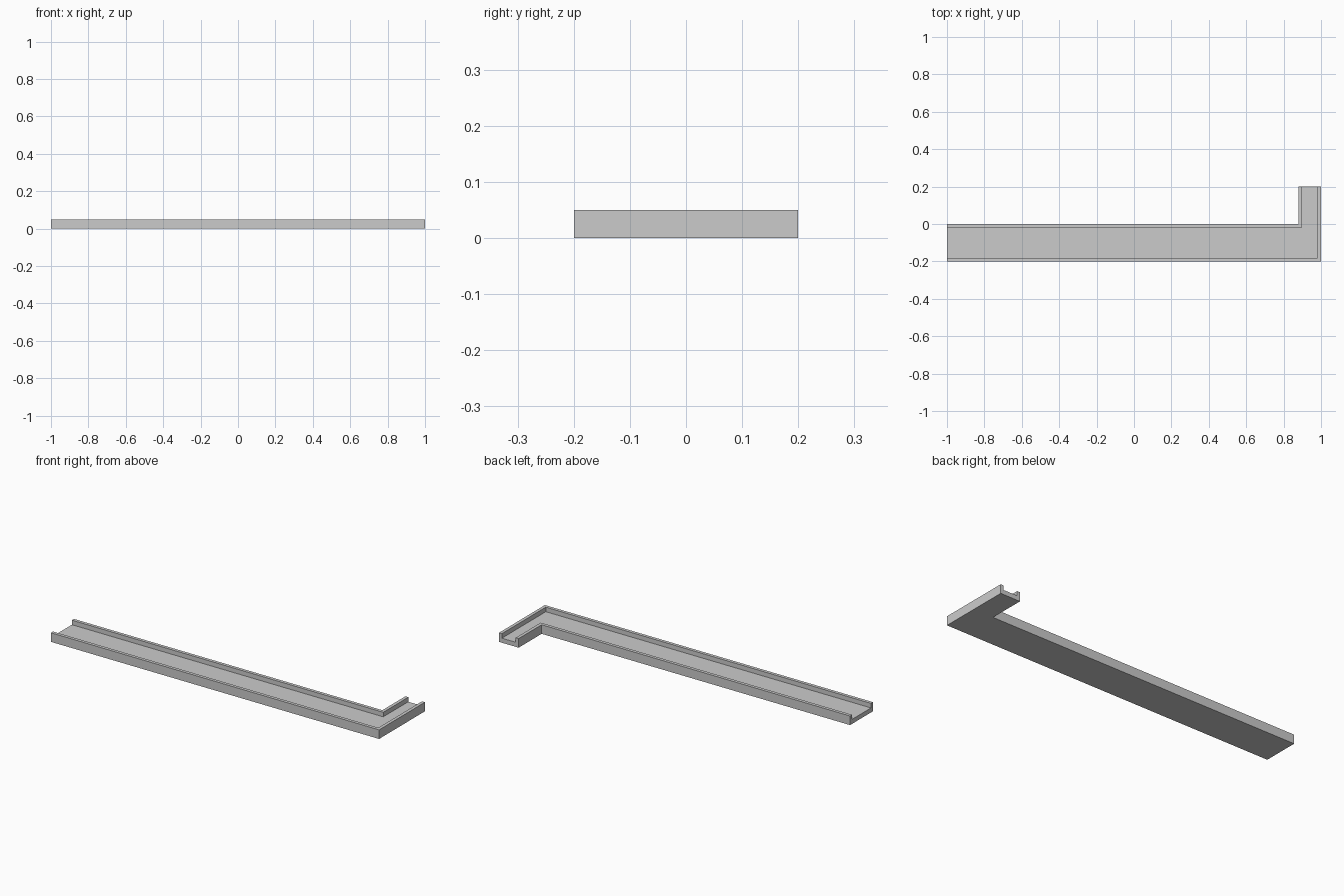
import bpy, bmesh

cube = bpy.data.objects.get("Cube")
if cube:
    bpy.data.objects.remove(cube, do_unlink=True)

HEIGHT, FLOOR, WALL = 0.05, 0.025, 0.018

grey = bpy.data.materials.new("plain grey")
grey.use_nodes = True
colour = (0.6, 0.6, 0.6, 1)
grey.diffuse_color = colour
grey.node_tree.nodes["Principled BSDF"].inputs["Base Color"].default_value = colour

# Channel cross-section: (outer or inner side, inset from that side, height)
section = [("outer", 0, 0), ("outer", 0, HEIGHT), ("outer", WALL, HEIGHT),
           ("outer", WALL, FLOOR), ("inner", WALL, FLOOR),
           ("inner", WALL, HEIGHT), ("inner", 0, HEIGHT), ("inner", 0, 0)]


def edge_lines(side, inset):
    """x of the short leg's edge and y of the long run's edge."""
    if side == "outer":
        return 1 - inset, -0.2 + inset
    return 0.88 + inset, -inset


# Sweep the section from the long open end, through the mitre, to the short end
bm = bmesh.new()
rings = []
for station in ("long_end", "corner", "short_end"):
    ring = []
    for side, inset, z in section:
        x, y = edge_lines(side, inset)
        if station == "long_end":
            x = -1
        elif station == "short_end":
            y = 0.2
        ring.append(bm.verts.new((x, y, z)))
    rings.append(ring)

for a, b in zip(rings, rings[1:]):
    for i in range(len(section)):
        j = (i + 1) % len(section)
        bm.faces.new((a[i], a[j], b[j], b[i]))

# Close both ends with the section shape
bm.faces.new(rings[0])
bm.faces.new(rings[-1][::-1])
bmesh.ops.recalc_face_normals(bm, faces=bm.faces[:])

mesh = bpy.data.meshes.new("corner_channel")
bm.to_mesh(mesh)
bm.free()
mesh.materials.append(grey)
channel = bpy.data.objects.new("corner_channel", mesh)
bpy.context.collection.objects.link(channel)
